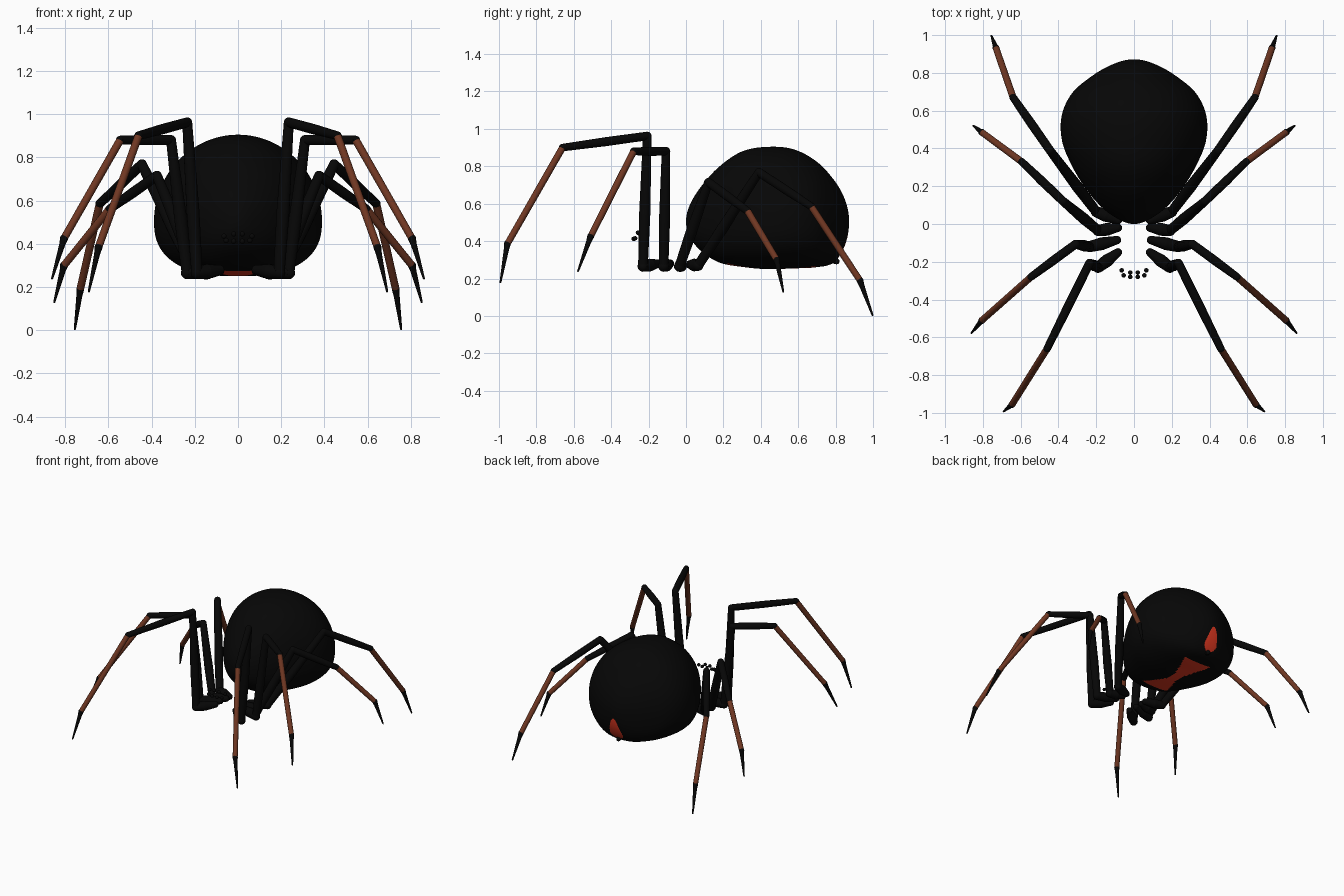
import bpy, bmesh, math
from mathutils import Vector, Matrix

if "Cube" in bpy.data.objects:
    bpy.data.objects.remove(bpy.data.objects["Cube"])


def material(name, rgb):
    m = bpy.data.materials.new(name)
    m.diffuse_color = (*rgb, 1)
    m.use_nodes = True
    m.node_tree.nodes["Principled BSDF"].inputs["Base Color"].default_value = m.diffuse_color
    return m


black = material("black", (0.002, 0.002, 0.002))
brown = material("reddish brown", (0.16, 0.038, 0.016))
red = material("warning red", (0.75, 0.04, 0.015))


def finish(bm, name, mats, angle=50):
    bmesh.ops.recalc_face_normals(bm, faces=bm.faces)
    me = bpy.data.meshes.new(name)
    bm.to_mesh(me)
    bm.free()
    ob = bpy.data.objects.new(name, me)
    bpy.context.collection.objects.link(ob)
    for m in mats:
        me.materials.append(m)
    bpy.ops.object.select_all(action='DESELECT')
    bpy.context.view_layer.objects.active = ob
    ob.select_set(True)
    bpy.ops.object.shade_smooth_by_angle(angle=math.radians(angle))
    return ob


def limb(name, pts, mat):
    """Tapered segments through (point, radius) pairs with ball joints."""
    bm = bmesh.new()
    for p, r in pts:
        bmesh.ops.create_uvsphere(bm, u_segments=16, v_segments=10, radius=r,
                                  matrix=Matrix.Translation(p))
    for (a, ra), (b, rb) in zip(pts, pts[1:]):
        a, b = Vector(a), Vector(b)
        d = b - a
        mat4 = Matrix.Translation((a + b) / 2) @ d.to_track_quat('Z', 'Y').to_matrix().to_4x4()
        bmesh.ops.create_cone(bm, cap_ends=True, segments=16, radius1=ra,
                              radius2=rb, depth=d.length, matrix=mat4)
    return finish(bm, name, [mat])


def spline(vals, t):
    """Catmull-Rom value at t in 0..1 through evenly spaced values."""
    n = len(vals) - 1
    i = min(int(t * n), n - 1)
    f = t * n - i
    p1, p2 = vals[i], vals[i + 1]
    p0 = vals[i - 1] if i > 0 else 2 * p1 - p2
    p3 = vals[i + 2] if i + 2 <= n else 2 * p2 - p1
    return 0.5 * (2 * p1 + (p2 - p0) * f + (2 * p0 - 5 * p1 + 4 * p2 - p3) * f * f
                  + (3 * p1 - p0 - 3 * p2 + p3) * f ** 3)


# Abdomen: profile lists along y (cosine spaced), rounder on top, flatter below
LENGTH, ZC = 0.872, 0.505
WIDTH = [0, .075, .165, .25, .325, .38, .383, .328, .215, .10, 0]
TOP = [.505, .595, .695, .80, .88, .904, .892, .83, .73, .62, .505]
BOTTOM = [.505, .42, .345, .285, .262, .25, .254, .26, .285, .38, .505]
RINGS, SIDES = 190, 240


def build_abdomen():
    bm = bmesh.new()
    rings = []
    for i in range(1, RINGS):
        t = i / RINGS
        y = LENGTH / 2 * (1 - math.cos(math.pi * t))
        w, hi, lo = (spline(v, t) for v in (WIDTH, TOP, BOTTOM))
        ring = []
        for k in range(SIDES):
            a = 2 * math.pi * k / SIDES
            c, s = math.cos(a), math.sin(a)
            e = 1.0 if s >= 0 else 2 / 2.5
            h = hi - ZC if s >= 0 else ZC - lo
            ring.append(bm.verts.new((w * math.copysign(abs(c) ** e, c), y,
                                      ZC + h * math.copysign(abs(s) ** e, s))))
        rings.append(ring)
    for A, B in zip(rings, rings[1:]):
        for k in range(SIDES):
            j = (k + 1) % SIDES
            bm.faces.new((A[k], A[j], B[j], B[k]))
    for ring, y in ((rings[0], 0), (rings[-1], LENGTH)):
        tip = bm.verts.new((0, y, ZC))
        for k in range(SIDES):
            bm.faces.new((tip, ring[k], ring[(k + 1) % SIDES]))
    # hourglass on the belly, drop-shaped spot above the tail
    for f in bm.faces:
        x, y, z = f.calc_center_median()
        hourglass = (z < 0.33 and 0.22 < y < 0.69
                     and abs(x) < max(0.036, 0.02 + 0.092 * abs(y - 0.45) / 0.235))
        u = (z - 0.295) / 0.175
        spot = (y > 0.75 and 0 < u < 1
                and abs(x) < 0.062 * min(1, math.sqrt(4 * u)) * math.sqrt(1 - u))
        f.material_index = 1 if hourglass or spot else 0
    finish(bm, "abdomen", [black, red], 80)


build_abdomen()

# Spinneret under the tail
limb("spinneret", [((0, .765, .315), .032), ((0, .805, .292), .016)], black)

# Legs: coxa start, femur base, knee, tibia end, metatarsus end, tip (right side)
LEGS = {
    "front_leg": [(.085, -.15, .28), (.19, -.23, .265), (.235, -.207, .962),
                  (.46, -.66, .90), (.645, -.955, .385), (.69, -.992, .18)],
    "second_leg": [(.09, -.085, .28), (.235, -.12, .265), (.31, -.107, .88),
                   (.545, -.28, .88), (.805, -.51, .425), (.86, -.577, .24)],
    "third_leg": [(.085, -.02, .275), (.19, -.035, .265), (.375, .12, .715),
                  (.595, .33, .56), (.805, .485, .30), (.85, .52, .13)],
    "hind_leg": [(.085, .02, .275), (.20, .065, .27), (.445, .39, .768),
                 (.64, .67, .585), (.73, .93, .19), (.755, .997, .005)],
}
for name, pts in LEGS.items():
    for side, tag in ((1, "right"), (-1, "left")):
        coxa, base, knee, shin, ankle, tip = [Vector((x * side, y, z)) for x, y, z in pts]
        mid = coxa.lerp(base, 0.55)
        limb(f"{name}_coxa_{tag}", [(coxa, .022), (mid, .034), (base, .029)], black)
        limb(f"{name}_femur_{tag}",
             [(base, .026), (base.lerp(knee, .4), .03), (knee, .023)], black)
        limb(f"{name}_tibia_{tag}",
             [(knee, .023), (knee.lerp(shin, .5), .024), (shin, .020)], black)
        limb(f"{name}_metatarsus_{tag}", [(shin, .0185), (ankle, .0175)], brown)
        limb(f"{name}_tarsus_{tag}",
             [(ankle, .0185), (ankle.lerp(tip, .15), .014), (tip, .005)], black)

# Eyes: two rows of four
EYES = [(.065, -.245, .435), (.02, -.257, .445), (.055, -.272, .415), (.02, -.28, .412)]
for i, (x, y, z) in enumerate(EYES):
    for side, tag in ((1, "right"), (-1, "left")):
        limb(f"eye_{i + 1}_{tag}", [((x * side, y, z), .012)], black)
